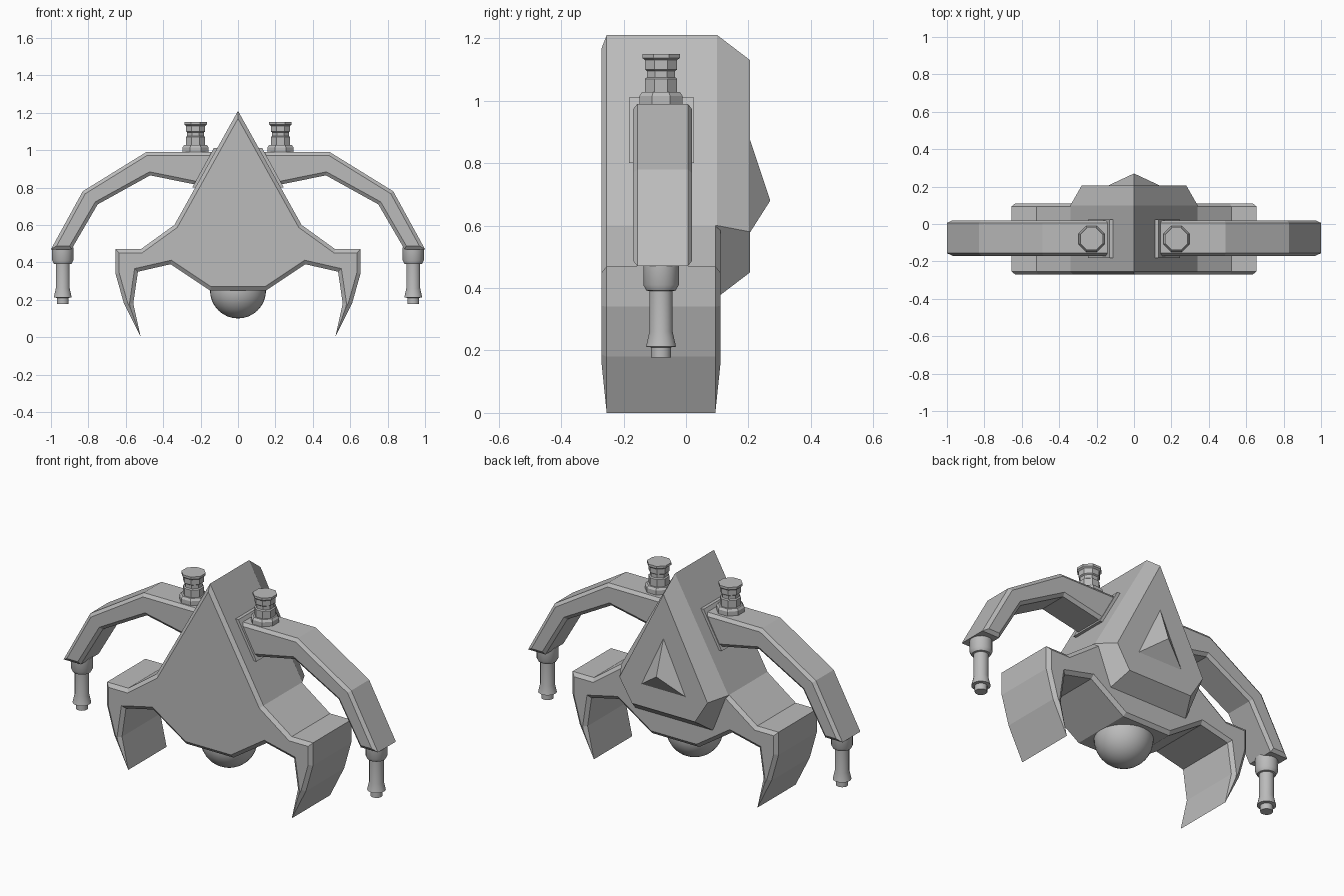
import bpy, bmesh, math
from mathutils import Vector

cube = bpy.data.objects.get("Cube")
if cube:
    bpy.data.objects.remove(cube, do_unlink=True)

grey = bpy.data.materials.new("mid grey")
grey.use_nodes = True
COLOUR = (0.5, 0.5, 0.5, 1)
grey.diffuse_color = COLOUR
grey.node_tree.nodes["Principled BSDF"].inputs["Base Color"].default_value = COLOUR

MID_Y = -0.08


def finish(bm, name, smooth=False):
    bmesh.ops.remove_doubles(bm, verts=bm.verts, dist=1e-5)
    bmesh.ops.recalc_face_normals(bm, faces=bm.faces)
    mesh = bpy.data.meshes.new(name)
    bm.to_mesh(mesh)
    bm.free()
    mesh.materials.append(grey)
    obj = bpy.data.objects.new(name, mesh)
    bpy.context.collection.objects.link(obj)
    if smooth:
        bpy.ops.object.select_all(action='DESELECT')
        obj.select_set(True)
        bpy.context.view_layer.objects.active = obj
        bpy.ops.object.shade_smooth_by_angle(angle=math.radians(35))
    return obj


def both_sides(half):
    """Close a half outline (x >= 0) by mirroring it across x = 0."""
    return half + [(-x, z) for x, z in reversed(half) if x > 0]


def slab(name, outline, front, back, rim=0, drop=0):
    """Extrude an x-z outline along y, with chamfered front and back rims."""
    bm = bmesh.new()
    a = [bm.verts.new((x, front + drop, z)) for x, z in outline]
    b = [bm.verts.new((x, back - drop, z)) for x, z in outline]
    caps = [bm.faces.new(a), bm.faces.new(b[::-1])]
    for i in range(len(a)):
        j = (i + 1) % len(a)
        bm.faces.new((a[j], a[i], b[i], b[j]))
    bmesh.ops.recalc_face_normals(bm, faces=bm.faces)
    if rim:
        for cap in caps:
            bmesh.ops.inset_region(bm, faces=[cap], thickness=rim, depth=drop,
                                   use_even_offset=True)
    return finish(bm, name)


def loft(name, rings, smooth=False):
    """Join equal-length rings of points into a closed solid."""
    bm = bmesh.new()
    loops = [[bm.verts.new(p) for p in ring] for ring in rings]
    for a, b in zip(loops, loops[1:]):
        for i in range(len(a)):
            j = (i + 1) % len(a)
            bm.faces.new((a[i], a[j], b[j], b[i]))
    bm.faces.new(loops[0])
    bm.faces.new(loops[-1])
    return finish(bm, name, smooth)


def turned(name, x, y, profile, sides, smooth=False):
    rings = []
    for r, z in profile:
        angles = [math.tau * (i + 0.5) / sides for i in range(sides)]
        rings.append([(x + r * math.cos(t), y + r * math.sin(t), z) for t in angles])
    return loft(name, rings, smooth)


# Front shell with the two curved claws
shell = [(0, 1.21), (0.34, 0.6), (0.52, 0.47), (0.655, 0.47), (0.655, 0.34),
         (0.61, 0.18), (0.52, 0), (0.56, 0.18), (0.535, 0.35), (0.36, 0.39),
         (0.15, 0.25)]
slab("claw_shell", both_sides(shell), -0.27, 0.11, 0.02, 0.016)

# Rear hull, tapering towards the back plate
wide = both_sides([(0, 1.21), (0.34, 0.6), (0.25, 0.37)])
narrow = both_sides([(0, 1.13), (0.28, 0.58), (0.2, 0.45)])
loft("rear_hull", [[(x, y, z) for x, z in ring]
                   for y, ring in ((-0.25, wide), (0.1, wide), (0.205, narrow))])

# Raised three-sided spike on the back plate
bm = bmesh.new()
base = [bm.verts.new(p) for p in ((0, 0.2, 0.89), (0.15, 0.2, 0.57), (-0.15, 0.2, 0.57))]
tip = bm.verts.new((0, 0.27, 0.68))
bm.faces.new(base)
for i in range(3):
    bm.faces.new((base[i], base[(i + 1) % 3], tip))
finish(bm, "back_spike")

# Dome below the hull
bm = bmesh.new()
bmesh.ops.create_uvsphere(bm, u_segments=32, v_segments=16, radius=0.15)
bmesh.ops.translate(bm, verts=bm.verts, vec=Vector((0, MID_Y, 0.25)))
finish(bm, "belly_dome", True)

# Arms, root collars, hanging barrels and top caps on each side
arm = [(0.1, 0.99), (0.49, 0.99), (0.83, 0.78), (1, 0.47), (0.89, 0.47),
       (0.75, 0.71), (0.47, 0.865), (0.1, 0.79)]
collar = [(0.08, 1.01), (0.13, 1.01), (0.245, 0.8), (0.18, 0.8)]
barrel = [(0.058, 0.48), (0.058, 0.41), (0.048, 0.392), (0.038, 0.39), (0.038, 0.26),
          (0.049, 0.212), (0.032, 0.21), (0.032, 0.177)]
cap = [(0.075, 0.98), (0.075, 1.015), (0.066, 1.027), (0.056, 1.027), (0.056, 1.07),
       (0.049, 1.075), (0.049, 1.095), (0.056, 1.1), (0.056, 1.13), (0.065, 1.137),
       (0.065, 1.15)]
for side, s in (("left", 1), ("right", -1)):
    slab(side + "_arm", [(s * x, z) for x, z in arm], -0.17, 0.02, 0.018, 0.014)
    slab(side + "_arm_collar", [(s * x, z) for x, z in collar], -0.182, 0.025)
    turned(side + "_barrel", s * 0.937, MID_Y, barrel, 16, True)
    turned(side + "_top_cap", s * 0.227, MID_Y, cap, 8)
